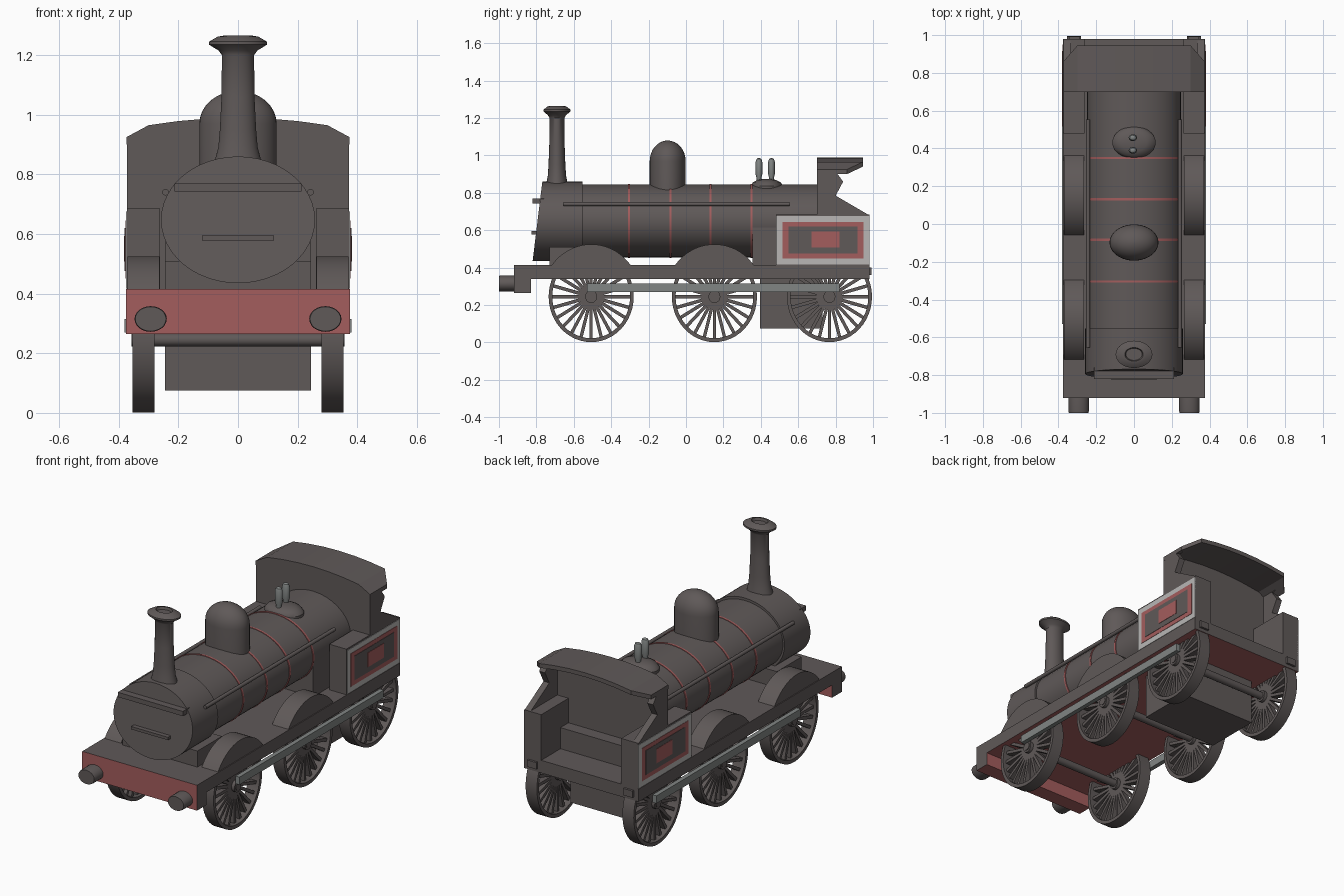
import bpy, bmesh
from math import pi, sin, cos, sqrt
from mathutils import Matrix, Vector

if "Cube" in bpy.data.objects:
    bpy.data.objects.remove(bpy.data.objects["Cube"], do_unlink=True)


def material(name, r, g, b):
    m = bpy.data.materials.new(name)
    m.use_nodes = True
    m.diffuse_color = (r, g, b, 1)
    bsdf = m.node_tree.nodes["Principled BSDF"]
    bsdf.inputs["Base Color"].default_value = (r, g, b, 1)
    bsdf.inputs["Roughness"].default_value = 0.8
    return m


DARK = material("dark grey", .115, .10, .098)
RED = material("dull red", .37, .11, .11)
STEEL = material("steel grey", .22, .235, .23)
PALE = material("pale grey", .48, .47, .46)


def finish(bm, name, mat, smooth=False):
    bmesh.ops.recalc_face_normals(bm, faces=bm.faces)
    me = bpy.data.meshes.new(name)
    bm.to_mesh(me)
    bm.free()
    me.materials.append(mat)
    ob = bpy.data.objects.new(name, me)
    bpy.context.collection.objects.link(ob)
    if smooth:
        bpy.ops.object.select_all(action='DESELECT')
        ob.select_set(True)
        bpy.context.view_layer.objects.active = ob
        bpy.ops.object.shade_smooth_by_angle(angle=0.6)
    return ob


def add_box(bm, x, y, z):
    c = [(a[0] + a[1]) / 2 for a in (x, y, z)]
    d = [abs(a[1] - a[0]) for a in (x, y, z)]
    bmesh.ops.create_cube(bm, size=1, matrix=Matrix.Translation(c) @ Matrix.Diagonal((*d, 1)))


def box(name, x, y, z, mat=DARK):
    bm = bmesh.new()
    add_box(bm, x, y, z)
    return finish(bm, name, mat)


def prism(name, outline, x0, x1, mat=DARK, smooth=False):
    """Extrude a (y, z) outline from x0 to x1."""
    bm = bmesh.new()
    face = bm.faces.new([bm.verts.new((x0, y, z)) for y, z in outline])
    new = bmesh.ops.extrude_face_region(bm, geom=[face])["geom"]
    bmesh.ops.translate(bm, vec=(x1 - x0, 0, 0), verts=[v for v in new if isinstance(v, bmesh.types.BMVert)])
    return finish(bm, name, mat, smooth)


TURN = {"z": Matrix(), "y": Matrix.Rotation(-pi / 2, 4, 'X'), "x": Matrix.Rotation(pi / 2, 4, 'Y')}


def add_lathe(bm, profile, loc, axis="z", scale=(1, 1, 1), n=40, ring=False):
    """Turn a (radius, height) profile around an axis; ring joins its ends."""
    mx = Matrix.Translation(loc) @ Matrix.Diagonal((*scale, 1)) @ TURN[axis]
    rows = [[bm.verts.new(mx @ Vector((r * cos(2 * pi * i / n), r * sin(2 * pi * i / n), h)))
             for i in range(n)] for r, h in profile]
    pairs = list(zip(rows, rows[1:])) + ([(rows[-1], rows[0])] if ring else [])
    for a, b in pairs:
        for i in range(n):
            bm.faces.new((a[i], a[(i + 1) % n], b[(i + 1) % n], b[i]))
    if not ring:
        bm.faces.new(rows[0])
        bm.faces.new(rows[-1])


def lathe(name, profile, loc, axis="z", scale=(1, 1, 1), mat=DARK, n=40, ring=False):
    bm = bmesh.new()
    add_lathe(bm, profile, loc, axis, scale, n, ring)
    return finish(bm, name, mat, True)


# Running board with buffer beam: red underneath and on the beam's front and back
board = prism("running_board", [(-.92, .265), (-.83, .265), (-.83, .34), (.98, .34), (.98, .415), (-.92, .415)],
              -.376, .376)
board.data.materials.append(RED)
for p in board.data.polygons:
    if p.normal.z < -.5 or (abs(p.normal.y) > .5 and p.center.y < 0):
        p.material_index = 1

# Boiler and smokebox with a raked front
BZ = .65
WIDE = (1.27, 1, 1)
lathe("boiler", [(.195, -.56), (.195, .70)], (0, 0, BZ), "y", WIDE, n=48)
smokebox = lathe("smokebox", [(.2125, -.82), (.2125, -.553)], (0, 0, .6475), "y", (1.215, 1, 1), n=48)
for v in smokebox.data.vertices:
    if v.co.y < -.7:
        v.co.y += (v.co.z - .435) * .122
for i, y in enumerate((-.305, -.083, .131, .35)):
    lathe("boiler_band_%d" % (i + 1), [(.19, y - .006), (.198, y - .006), (.198, y + .006), (.19, y + .006)],
          (0, 0, BZ), "y", WIDE, RED, 48, True)
box("smokebox_upper_bar", (-.213, .213), (-.82, -.76), (.742, .77))
box("smokebox_lower_bar", (-.12, .12), (-.827, -.79), (.578, .595))
box("smokebox_saddle", (-.245, .245), (-.73, -.50), (.41, .51))
box("firebox", (-.243, .243), (.355, .72), (.41, .62))
box("ashpan", (-.245, .245), (.395, .73), (.075, .345))
box("cab_bench", (-.27, .27), (.71, .80), (.41, .54))

# Chimney, steam dome and safety valves
OVAL = (1.35, 1, 1)
lathe("chimney", [(.062, .80), (.056, .855), (.049, .89), (.045, .95), (.041, 1.06), (.040, 1.20), (.048, 1.215),
                  (.072, 1.235), (.072, 1.245), (.050, 1.262), (.036, 1.265), (.032, 1.25)],
      (0, -.69, 0), "z", OVAL)
dome = [(.096, .74), (.096, .97)] + [(.096 * cos(a * pi / 16), .97 + .11 * sin(a * pi / 16)) for a in range(1, 8)]
lathe("steam_dome", dome + [(.004, 1.08)], (0, -.098, 0), "z", OVAL)
lathe("valve_base", [(.085, .80), (.085, .838), (.074, .857), (.05, .869), (.02, .874)], (0, .432, 0), "z", OVAL)
for i, y in enumerate((.39, .457)):
    lathe("safety_valve_%d" % (i + 1), [(.012, .86), (.013, .88), (.018, .90), (.018, .965), (.013, .981), (.005, .986)],
          (-.006, y, 0), "z", (1.25, 1, 1), STEEL, 16)

# Cab roof: curved across, its rear corners cut back
bm = bmesh.new()
rows = []
for x in (-.374, -.30, -.20, -.10, 0, .10, .20, .30, .374):
    z = .925 if abs(x) > .35 else .99 - .28 * x * x
    rear = .86 if abs(x) > .35 else .945
    rows.append([bm.verts.new((x, y, z - d)) for y, d in ((.70, 0), (rear, 0), (rear, .025), (.70, .025))])
for a, b in zip(rows, rows[1:]):
    for i in range(4):
        bm.faces.new((a[i], b[i], b[(i + 1) % 4], a[(i + 1) % 4]))
bm.faces.new(rows[0])
bm.faces.new(rows[-1])
finish(bm, "cab_roof", DARK)

# Cab front sheet
bm = bmesh.new()
top = [(.373, .92), (.30, .96), (.15, .978), (0, .985), (-.15, .978), (-.30, .96), (-.373, .92)]
sheet = bm.faces.new([bm.verts.new((x, .70, z)) for x, z in [(-.373, .41), (.373, .41)] + top])
new = bmesh.ops.extrude_face_region(bm, geom=[sheet])["geom"]
bmesh.ops.translate(bm, vec=(0, .025, 0), verts=[v for v in new if isinstance(v, bmesh.types.BMVert)])
finish(bm, "cab_front", DARK)

WHEEL_Z = .245
TALL = (1, .936, 1)
AXLES = (-.507, .152, .767)

# Parts repeated on each side
for side, s in (("right", -1), ("left", 1)):
    # Side tank, cab side with its cut-out, and painted panel
    box(side + "_side_tank", (s * .262, s * .373), (.48, .98), (.41, .685))
    prism(side + "_cab_side", [(.70, .68), (.98, .68), (.80, .785), (.84, .86), (.80, .915), (.86, .925), (.70, .925)],
          s * .335, s * .373)
    panels = (("border", .485, .98, .417, .675, PALE), ("red_frame", .515, .95, .45, .645, RED),
              ("field", .548, .917, .476, .62, DARK), ("centre", .67, .82, .508, .593, RED))
    for i, (part, y0, y1, z0, z1, mat) in enumerate(panels):
        box("%s_panel_%s" % (side, part), (s * .37, s * (.376 + .002 * i)), (y0, y1), (z0, z1), mat)

    # Buffer, handrail, coupling rod and small rear stop
    lathe(side + "_buffer", [(.041, -1), (.043, -.99), (.043, -.91)], (s * .293, 0, .315), "y", (1.26, 1, 1), n=24)
    lathe(side + "_handrail", [(.011, -.655), (.011, .553)], (s * .243, 0, .74), "y", n=12)
    box(side + "_coupling_rod", (s * .354, s * .38), (-.53, .82), (.27, .315), STEEL)
    box(side + "_rear_stop", (s * .285, s * .345), (.97, .993), (.36, .40))

    # Splashers over the front two wheels
    for i, y in enumerate(AXLES[:2]):
        arc = [(y + .264 * cos(a * pi / 36), WHEEL_Z + .28 * sin(a * pi / 36)) for a in range(7, 30)]
        prism("%s_splasher_%d" % (side, i + 1), arc, s * .264, s * .371, smooth=True)

    # Spoked wheels
    for i, y in enumerate(AXLES):
        bm = bmesh.new()
        loc = (s * .317, y, WHEEL_Z)
        add_lathe(bm, [(.243, -.037), (.243, .037), (.222, .037), (.222, -.037)], loc, "x", TALL, 48, True)
        add_lathe(bm, [(.034, -.037), (.034, .037)], loc, "x", TALL, 20)
        for k in range(24):
            mx = Matrix.Translation(loc) @ Matrix.Diagonal((*TALL, 1)) @ Matrix.Rotation(2 * pi * k / 24, 4, 'X')
            bmesh.ops.create_cube(bm, size=1, matrix=mx @ Matrix.Translation((0, 0, .127))
                                  @ Matrix.Diagonal((.035, .018, .20, 1)))
        finish(bm, "%s_wheel_%d" % (side, i + 1), DARK, True)

for i, y in enumerate(AXLES):
    lathe("axle_%d" % (i + 1), [(.022, -.358), (.022, .358)], (0, y, WHEEL_Z), "x", n=16)
